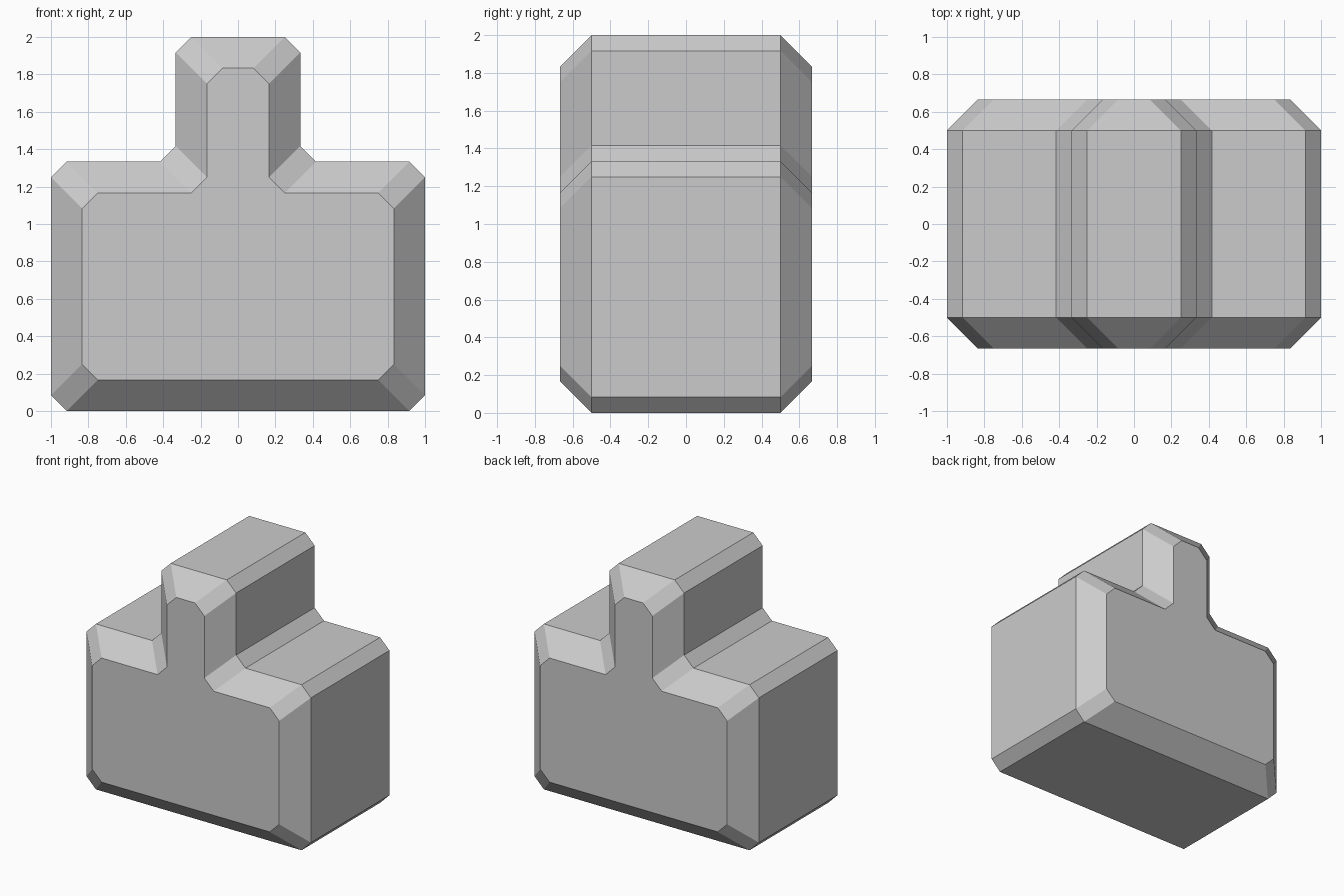
import bpy, bmesh

if "Cube" in bpy.data.objects:
    bpy.data.objects.remove(bpy.data.objects["Cube"])

# Right half of the stepped outline (x, z), bottom to top, in twelfths of a unit
half = [(11, 0), (12, 1), (12, 15), (11, 16), (5, 16), (4, 17), (4, 23), (3, 24)]
CHAMFER = 2


def outline(inset):
    """Closed outline with every corner moved inwards in x and z."""
    right = [(x - inset, z + (inset if z < 8 else -inset)) for x, z in half]
    left = [(-x, z) for x, z in reversed(right)]
    return [(x / 12, z / 12) for x, z in right + left]


# Front cap, full-size body, back cap
bm = bmesh.new()
rings = [[bm.verts.new((x, y / 12, z)) for x, z in outline(inset)]
         for y, inset in ((-8, CHAMFER), (-6, 0), (6, 0), (8, CHAMFER))]
for a, b in zip(rings, rings[1:]):
    for i in range(len(a)):
        j = (i + 1) % len(a)
        bm.faces.new((a[i], a[j], b[j], b[i]))
bm.faces.new(rings[0])
bm.faces.new(rings[-1])
bmesh.ops.recalc_face_normals(bm, faces=bm.faces)

mesh = bpy.data.meshes.new("stepped_block")
bm.to_mesh(mesh)
bm.free()
bpy.context.collection.objects.link(bpy.data.objects.new("stepped_block", mesh))
